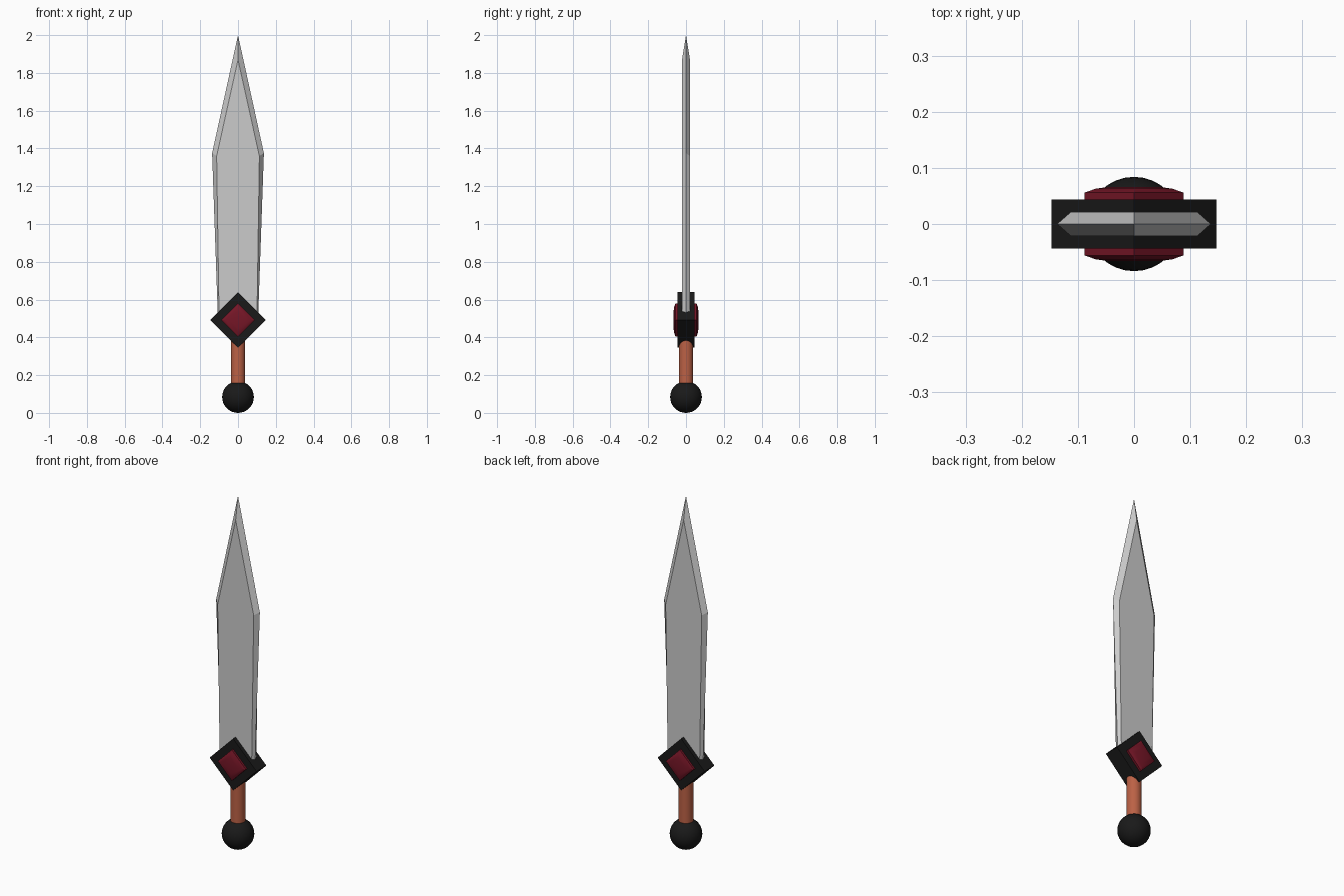
import bpy, bmesh, math

if "Cube" in bpy.data.objects:
    bpy.data.objects.remove(bpy.data.objects["Cube"])


def material(name, color):
    mat = bpy.data.materials.new(name)
    mat.diffuse_color = (*color, 1)
    mat.use_nodes = True
    mat.node_tree.nodes["Principled BSDF"].inputs["Base Color"].default_value = mat.diffuse_color
    return mat


def loft(name, rings, mat=None, smooth=False):
    """Skin a series of equal-length point rings and cap both ends."""
    bm = bmesh.new()
    loops = [[bm.verts.new(p) for p in ring] for ring in rings]
    n = len(loops[0])
    for a, b in zip(loops, loops[1:]):
        for i in range(n):
            j = (i + 1) % n
            bm.faces.new((a[i], a[j], b[j], b[i]))
    bm.faces.new(loops[0])
    bm.faces.new(loops[-1])
    bmesh.ops.recalc_face_normals(bm, faces=bm.faces)
    mesh = bpy.data.meshes.new(name)
    bm.to_mesh(mesh)
    bm.free()
    obj = bpy.data.objects.new(name, mesh)
    bpy.context.collection.objects.link(obj)
    return finish(obj, name, mat, smooth)


def finish(obj, name, mat, smooth):
    obj.name = name
    if mat:
        obj.data.materials.append(mat)
    if smooth:
        bpy.ops.object.select_all(action='DESELECT')
        obj.select_set(True)
        bpy.context.view_layer.objects.active = obj
        bpy.ops.object.shade_smooth_by_angle(angle=math.radians(30))
    return obj


def blade_ring(base, shoulder, tip_z, y):
    (bw, bz), (sw, sz) = base, shoulder
    return [(-bw, y, bz), (bw, y, bz), (sw, y, sz), (0, y, tip_z), (-sw, y, sz)]


def diamond(half, y, cz=0.492):
    return [(half, y, cz), (0, y, cz + half), (-half, y, cz), (0, y, cz - half)]


black = material("black_metal", (0.01, 0.01, 0.01))
red = material("red_gem", (0.18, 0.008, 0.02))
brown = material("grip_leather", (0.5, 0.12, 0.06))

# Blade: two flats bevelled out to a sharp edge
flat = ((0.10, 0.49), (0.113, 1.36), 1.87)
loft("blade", [blade_ring(*flat, -0.021),
               blade_ring((0.106, 0.49), (0.137, 1.375), 2.0, 0),
               blade_ring(*flat, 0.021)])

# Diamond guard
loft("guard", [diamond(0.147, -0.044), diamond(0.147, 0.044)], black)

# Domed gem showing on both faces of the guard
dome = [(0.045, 0.066), (0.068, 0.063), (0.088, 0.056)]
loft("gem", [diamond(h, -y) for h, y in dome] +
     [diamond(h, y) for h, y in reversed(dome)], red, True)

# Grip
bpy.ops.mesh.primitive_cylinder_add(vertices=32, radius=0.038, depth=0.33,
                                    location=(0, 0, 0.265))
finish(bpy.context.object, "grip", brown, True)

# Pommel
bpy.ops.mesh.primitive_uv_sphere_add(segments=32, ring_count=16, radius=0.084,
                                     location=(0, 0, 0.084))
finish(bpy.context.object, "pommel", black, True)
